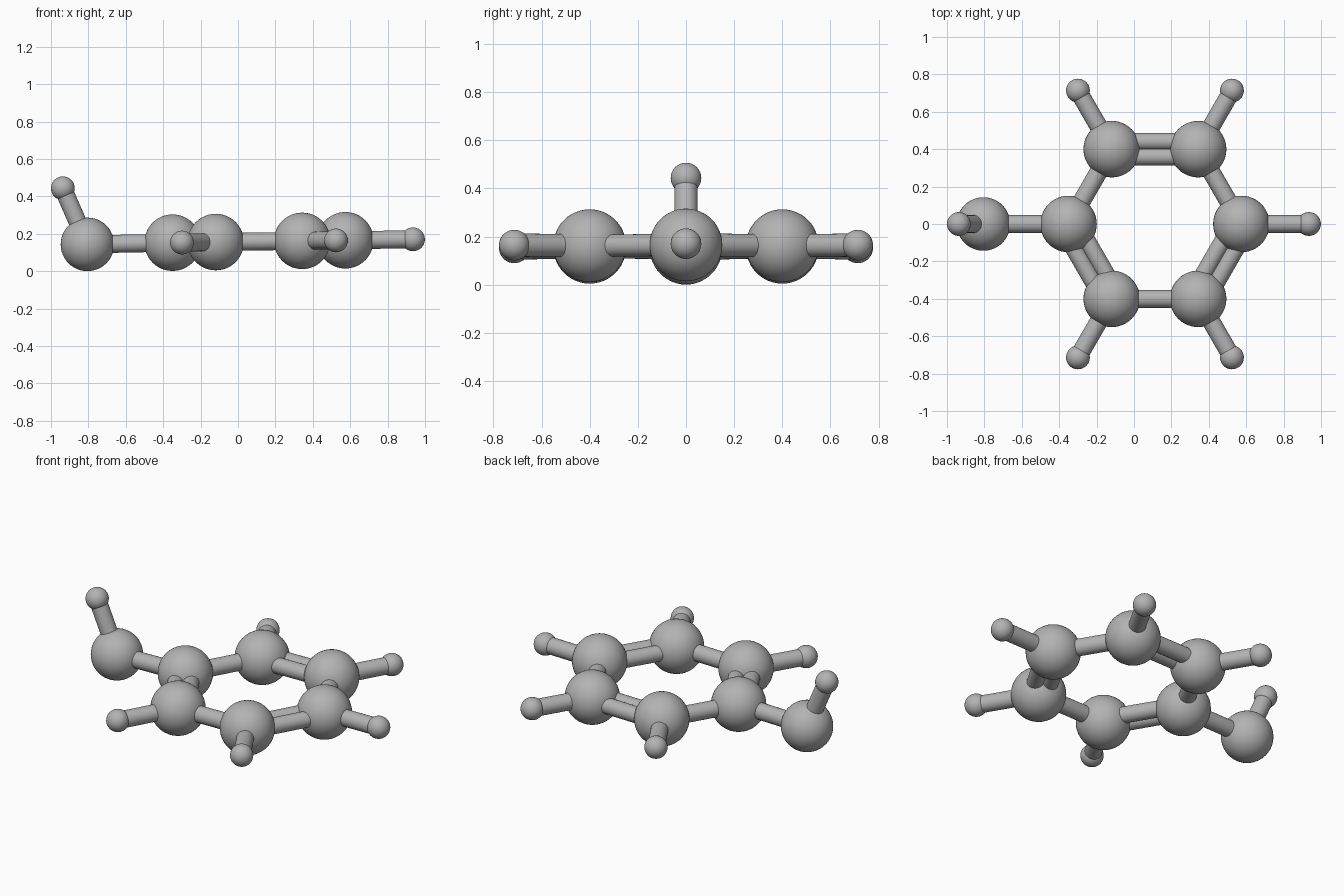
import bpy
from math import cos, sin, radians
from mathutils import Vector

cube = bpy.data.objects.get("Cube")
if cube:
    bpy.data.objects.remove(cube, do_unlink=True)

grey = bpy.data.materials.new("plain grey")
grey.use_nodes = True
colour = (0.45, 0.45, 0.45, 1)
grey.diffuse_color = colour
grey.node_tree.nodes["Principled BSDF"].inputs["Base Color"].default_value = colour

BOND_R, DOUBLE_R, DOUBLE_OFFSET = 0.048, 0.046, 0.041
BIG_R, MEDIUM_R, SMALL_R = 0.151, 0.143, 0.0635


def finish(name):
    ob = bpy.context.object
    ob.name = name
    ob.data.materials.append(grey)
    bpy.ops.object.shade_smooth_by_angle(angle=radians(40))


def ball(name, centre, radius):
    bpy.ops.mesh.primitive_uv_sphere_add(segments=48, ring_count=24,
                                         radius=radius, location=centre)
    finish(name)


def rod(name, a, b, radius=BOND_R):
    d = b - a
    bpy.ops.mesh.primitive_cylinder_add(
        vertices=32, radius=radius, depth=d.length, location=(a + b) / 2,
        rotation=d.to_track_quat('Z', 'Y').to_euler())
    finish(name)


def on_ring(angle, radius):
    # the ring plane tilts up slightly towards +x
    x = 0.112 + radius * cos(radians(angle))
    return Vector((x, radius * sin(radians(angle)), 0.157 + 0.014 * x))


# Six-ball ring, with rods alternating single and double
ring = [on_ring(60 * i, 0.462) for i in range(6)]
for i, a in enumerate(ring):
    b = ring[(i + 1) % 6]
    ball(f"ring_ball_{i}", a, BIG_R)
    if i % 2:
        side = (b - a).cross(Vector((0, 0, 1))).normalized() * DOUBLE_OFFSET
        rod(f"double_rod_outer_{i}", a + side, b + side, DOUBLE_R)
        rod(f"double_rod_inner_{i}", a - side, b - side, DOUBLE_R)
    else:
        rod(f"single_rod_{i}", a, b)

# Small outer balls on every corner but the -x one
for i in (0, 1, 2, 4, 5):
    tip = on_ring(60 * i, 0.8235)
    ball(f"outer_ball_{i}", tip, SMALL_R)
    rod(f"outer_rod_{i}", ring[i], tip)

# Side branch with its raised small ball
branch = Vector((-0.805, 0, MEDIUM_R))
raised = Vector((-0.9365, 0, 0.443))
ball("branch_ball", branch, MEDIUM_R)
rod("branch_rod", ring[3], branch)
ball("raised_ball", raised, SMALL_R)
rod("raised_rod", branch, raised)
